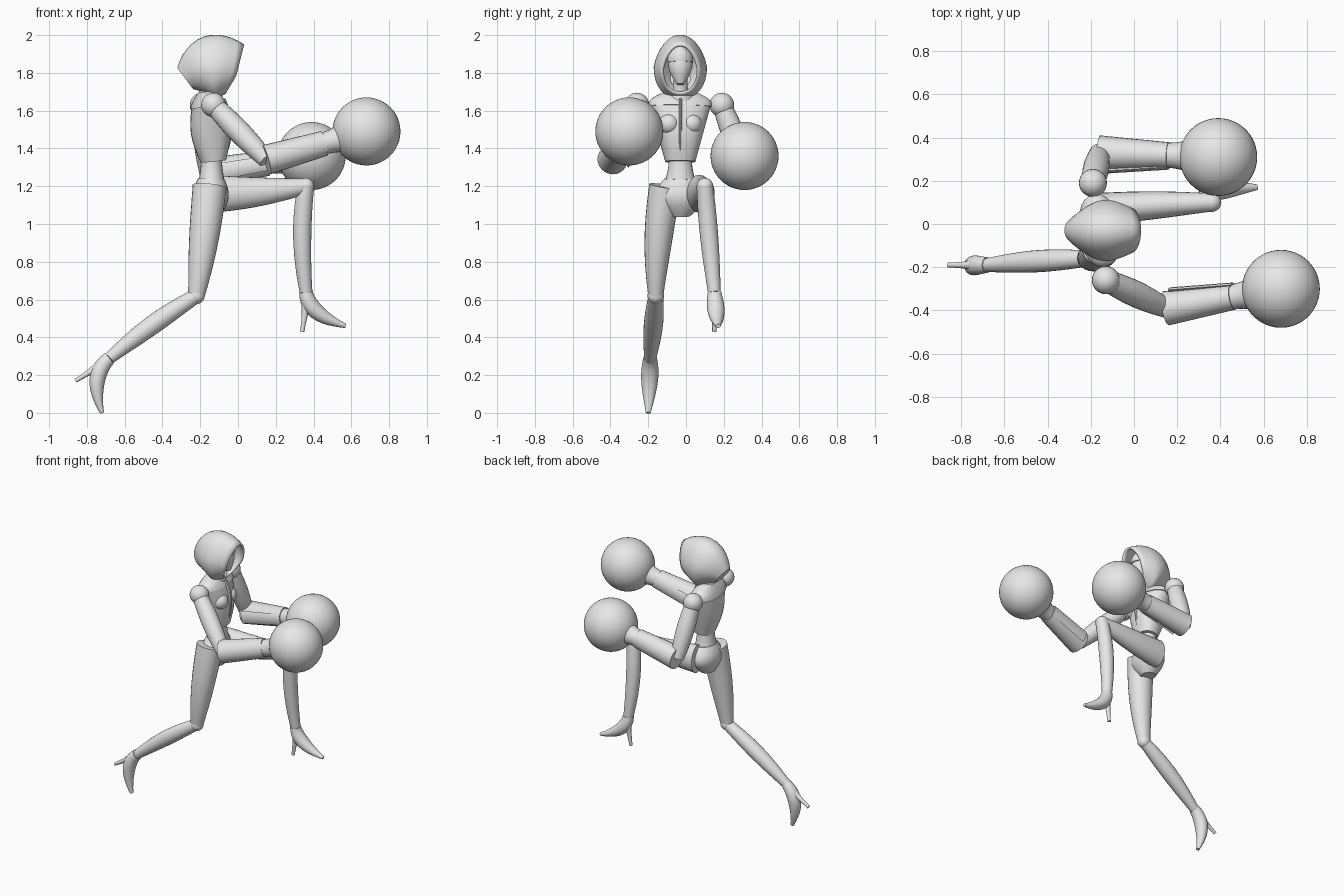
import bpy
import math
from mathutils import Vector

if "Cube" in bpy.data.objects:
    bpy.data.objects.remove(bpy.data.objects["Cube"], do_unlink=True)

grey = bpy.data.materials.new("plain_grey")
grey.use_nodes = True
grey.diffuse_color = (.8, .8, .8, 1)
grey.node_tree.nodes["Principled BSDF"].inputs["Base Color"].default_value = grey.diffuse_color


def finish(obj):
    """Colour an object and smooth its gentle edges."""
    obj.data.materials.append(grey)
    bpy.ops.object.select_all(action="DESELECT")
    bpy.context.view_layer.objects.active = obj
    obj.select_set(True)
    bpy.ops.object.shade_smooth_by_angle(angle=math.radians(40))
    return obj


def taper(radii, t):
    """Radius between a start and an end value, with a swell halfway."""
    start, end, swell = radii
    return start + (end - start) * t + swell * math.sin(math.pi * t)


def squircle(value, power):
    return math.copysign(abs(value) ** (2 / power), value)


def tube(name, start, end, width, depth=None, bend=None, side=(0, 1, 0),
         power=2, pinch=0, sides=24, steps=12, open_end=False):
    """Sweep a tapering oval along a straight or bent path."""
    start, end = Vector(start), Vector(end)
    bend = Vector(bend) if bend else (start + end) / 2
    depth = depth or width
    verts, faces = [], []
    for i in range(steps + 1):
        t = i / steps
        centre = start.lerp(bend, t).lerp(bend.lerp(end, t), t)
        along = (bend - start).lerp(end - bend, t).normalized()
        across = Vector(side)
        across = (across - along * across.dot(along)).normalized()
        out = along.cross(across)
        for k in range(sides):
            angle = math.tau * k / sides
            u = squircle(math.cos(angle), power)
            v = squircle(math.sin(angle), power)
            u *= taper(width, t) * (1 - pinch * max(0, v))
            verts.append(centre + across * u + out * v * taper(depth, t))
    for i in range(steps):
        row, above = i * sides, (i + 1) * sides
        for k in range(sides):
            j = (k + 1) % sides
            faces.append((row + k, row + j, above + j, above + k))
    faces.append(tuple(reversed(range(sides))))
    if not open_end:
        faces.append(tuple(range(len(verts) - sides, len(verts))))
    mesh = bpy.data.meshes.new(name)
    mesh.from_pydata(verts, [], faces)
    obj = bpy.data.objects.new(name, mesh)
    bpy.context.collection.objects.link(obj)
    return finish(obj)


def ball(name, centre, radius, sides=32):
    bpy.ops.mesh.primitive_uv_sphere_add(segments=sides, ring_count=sides // 2,
                                         radius=radius, location=centre)
    obj = bpy.context.object
    obj.name = name
    return finish(obj)


# The upper body stands on one vertical plane, slightly turned
middle = -.03


def body(x, z):
    return Vector((x, middle, z))


turn = (-.13, 1, 0)

# Hood: hollow shell open to the front, lower rim swept back
hood = tube("hood", body(-.28, 1.77), body(0, 1.82), (.06, .1, .06), (.07, .135, .065),
            bend=body(-.16, 1.86), pinch=.22, power=2.2, sides=32, open_end=True)
for vertex in hood.data.vertices:
    forward = max(0, vertex.co.x + .15)
    vertex.co.x -= max(0, 1.78 - vertex.co.z) * forward * 3
shell = hood.modifiers.new("thickness", "SOLIDIFY")
shell.thickness = .014

# Head, mask and neck
tube("head", body(-.06, 1.74), body(-.11, 1.95), (.02, .03, .04))
tube("face_mask", body(-.085, 1.855), body(-.095, 1.94), (.068, .025, .015), (.07, .05, .01))
tube("neck", body(-.15, 1.62), body(-.12, 1.8), (.045, .035, 0))
tube("collar", body(-.15, 1.66), body(-.14, 1.71), (.08, .06, 0), (.07, .058, 0))

# Torso
tube("bodice", body(-.13, 1.33), body(-.16, 1.64), (.08, .165, 0), (.066, .08, .03),
     side=turn, power=2.4)
tube("shoulder_yoke", body(-.16, 1.62), body(-.17, 1.7), (.168, .08, .03), (.092, .04, .005),
     side=turn, power=2.4)
for tag, shift in (("right", -.06), ("left", .06)):
    ball("bust_" + tag, body(-.09, 1.53) + Vector(turn) * shift, .055, 24)
tube("placket", body(-.07, 1.38), body(-.08, 1.66), (.008, .008, 0), (.014, .014, 0),
     bend=body(-.015, 1.52), sides=8)
tube("waist", body(-.14, 1.4), body(-.14, 1.23), (.065, .08, -.01), (.055, .068, -.005))
tube("shorts", body(-.14, 1.24), body(-.15, 1.04), (.085, .05, .065), (.07, .05, .035))


# Legs: thigh, knee, shin and high heeled shoe share their joints
def leg(tag, hip, knee, ankle, thigh, thigh_bend, shin, shin_bend, instep, toe, heel):
    ankle = Vector(ankle)
    tube(tag + "_thigh", hip, knee, *thigh, bend=thigh_bend)
    ball(tag + "_knee", knee, .044, 24)
    tube(tag + "_shin", knee, ankle, shin, bend=shin_bend)
    tube(tag + "_shoe", ankle, toe, (.036, .013, .02), (.036, .011, .018), bend=instep)
    heel_top = ankle.lerp(Vector(instep), .4)
    heel_bend = heel_top.lerp(Vector(heel), .4)
    tube(tag + "_heel", heel_top, heel, (.03, .011, -.004), bend=heel_bend, sides=12)


leg("rear", hip=(-.15, -.11, 1.2), knee=(-.22, -.16, .62), ankle=(-.68, -.19, .29),
    thigh=((.085, .04, .01), (.09, .044, .01)), thigh_bend=(-.18, -.16, .9),
    shin=(.038, .032, .016), shin_bend=(-.45, -.17, .48),
    instep=(-.79, -.19, .2), toe=(-.72, -.2, 0), heel=(-.86, -.19, .17))
leg("lead", hip=(-.14, .07, 1.16), knee=(.36, .1, 1.2), ankle=(.36, .15, .64),
    thigh=((.075, .042, .005), (.1, .042, .006)), thigh_bend=(.1, .09, 1.16),
    shin=(.044, .034, .009), shin_bend=(.32, .12, .95),
    instep=(.37, .16, .52), toe=(.57, .17, .46), heel=(.34, .15, .43))


# Arms: flared forearm gauntlets ending in large round fists
def arm(tag, shoulder, elbow, fist, inward):
    elbow, fist = Vector(elbow), Vector(fist)
    cuff = elbow.lerp(fist, .58)
    ball(tag + "_shoulder", shoulder, .065, 24)
    tube(tag + "_upper_arm", shoulder, elbow, (.05, .045, .013))
    tube(tag + "_gauntlet", elbow, cuff, (.08, .06, 0), (.08, .067, 0))
    tube(tag + "_wrist", cuff, elbow.lerp(fist, .8), (.058, .09, -.008))
    tube(tag + "_gauntlet_flap", elbow + Vector((.02, .085 * inward, 0)),
         cuff + Vector((0, .055 * inward, 0)), (.012, .012, 0), (.045, .04, 0), sides=8)
    ball(tag + "_round_fist", fist, .18, 48)


arm("right", (-.13, -.26, 1.63), (.15, -.39, 1.34), (.68, -.3, 1.49), 1)
arm("left", (-.19, .19, 1.63), (-.16, .33, 1.27), (.39, .31, 1.36), -1)
